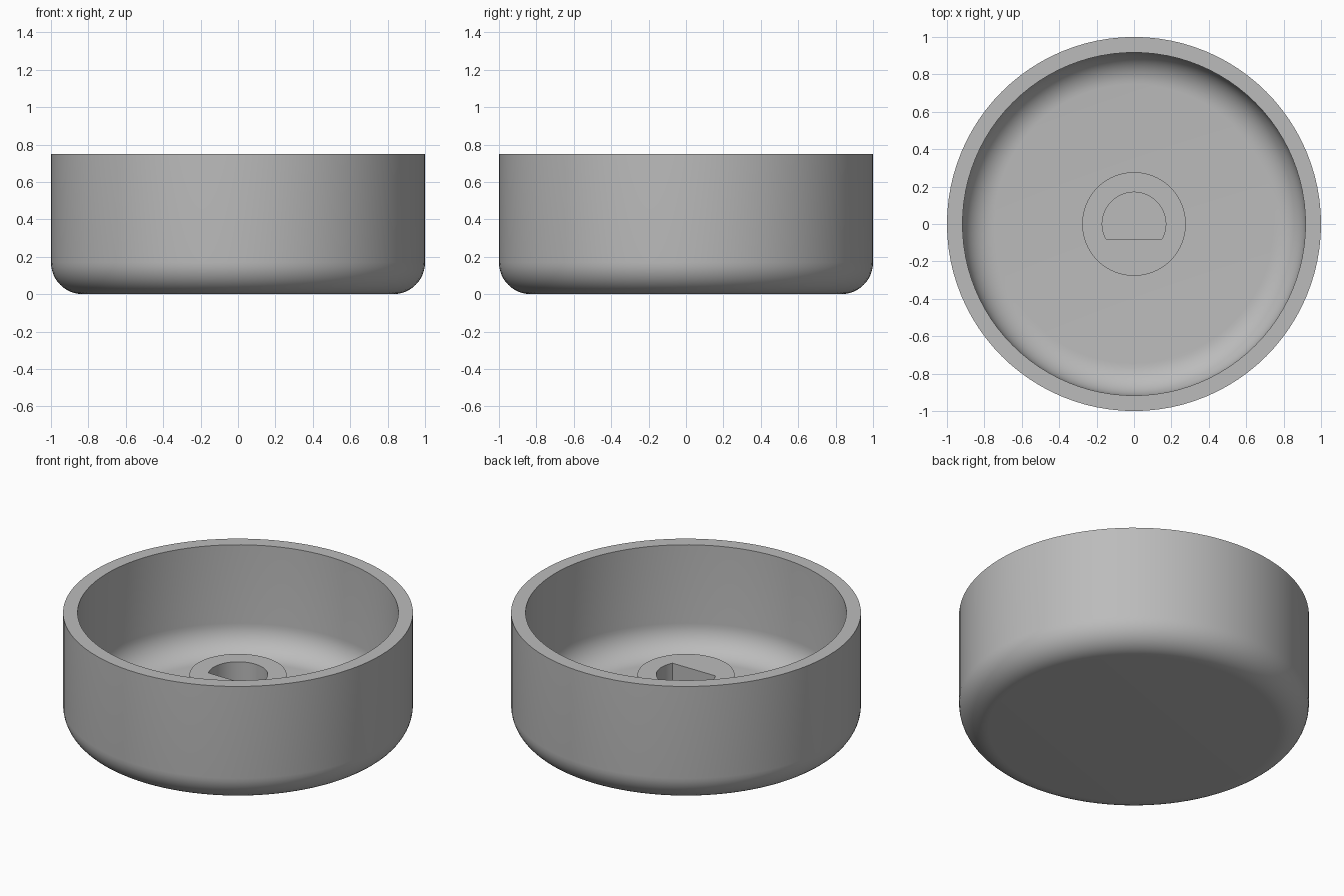
import bpy, bmesh, math

if "Cube" in bpy.data.objects:
    bpy.data.objects.remove(bpy.data.objects["Cube"])

SEGMENTS = 96
HEIGHT, OUTER_R, INNER_R = 0.75, 1.0, 0.917
FLOOR_Z, FILLET = 0.085, 0.17
BOSS_R, BOSS_Z = 0.277, 0.36
SOCKET_R, FLAT_Y, SOCKET_Z = 0.17, -0.08, 0.095

grey = bpy.data.materials.new("mid_grey")
grey.diffuse_color = (0.5, 0.5, 0.5, 1)
grey.use_nodes = True
grey.node_tree.nodes["Principled BSDF"].inputs["Base Color"].default_value = grey.diffuse_color


def circle(r, z, angles):
    return [(r * math.cos(a), r * math.sin(a), z) for a in angles]


def d_shape(z, angles):
    """Circle cut off by a straight edge at FLAT_Y."""
    points = []
    for a in angles:
        s = math.sin(a)
        r = min(SOCKET_R, FLAT_Y / s) if s < 0 else SOCKET_R
        points.append((r * math.cos(a), r * math.sin(a), z))
    return points


def fillet(r, z, steps=12):
    """Quarter-round (radius, height) pairs from a flat at z out to radius r."""
    return [(r - FILLET + FILLET * math.sin(t), z + FILLET - FILLET * math.cos(t))
            for t in (i * math.pi / 2 / steps for i in range(steps + 1))]


def skin(name, rings):
    """Join successive rings with quads and cap both ends."""
    bm = bmesh.new()
    loops = [[bm.verts.new(p) for p in ring] for ring in rings]
    n = len(loops[0])
    for a, b in zip(loops, loops[1:]):
        for i in range(n):
            j = (i + 1) % n
            bm.faces.new((a[i], a[j], b[j], b[i]))
    bm.faces.new(loops[0][::-1])
    bm.faces.new(loops[-1])
    bmesh.ops.recalc_face_normals(bm, faces=bm.faces)
    mesh = bpy.data.meshes.new(name)
    bm.to_mesh(mesh)
    bm.free()
    mesh.materials.append(grey)
    obj = bpy.data.objects.new(name, mesh)
    bpy.context.collection.objects.link(obj)
    bpy.ops.object.select_all(action='DESELECT')
    obj.select_set(True)
    bpy.context.view_layer.objects.active = obj
    bpy.ops.object.shade_smooth_by_angle(angle=math.radians(30))
    return obj


angles = [2 * math.pi * i / SEGMENTS for i in range(SEGMENTS)]

# Open cup: rounded outside, flat rim, rounded inside, floor
profile = fillet(OUTER_R, 0) + [(OUTER_R, HEIGHT), (INNER_R, HEIGHT)]
profile += fillet(INNER_R, FLOOR_Z)[::-1]
skin("cup", [circle(r, z, angles) for r, z in profile])

# Central boss with a D-shaped shaft socket; extra angles hit the D corners
corner = math.asin(FLAT_Y / SOCKET_R)
boss_angles = sorted(angles + [corner + 2 * math.pi, math.pi - corner])
skin("shaft_boss", [
    circle(BOSS_R, FLOOR_Z - 0.01, boss_angles),
    circle(BOSS_R, BOSS_Z, boss_angles),
    d_shape(BOSS_Z, boss_angles),
    d_shape(SOCKET_Z, boss_angles),
])
